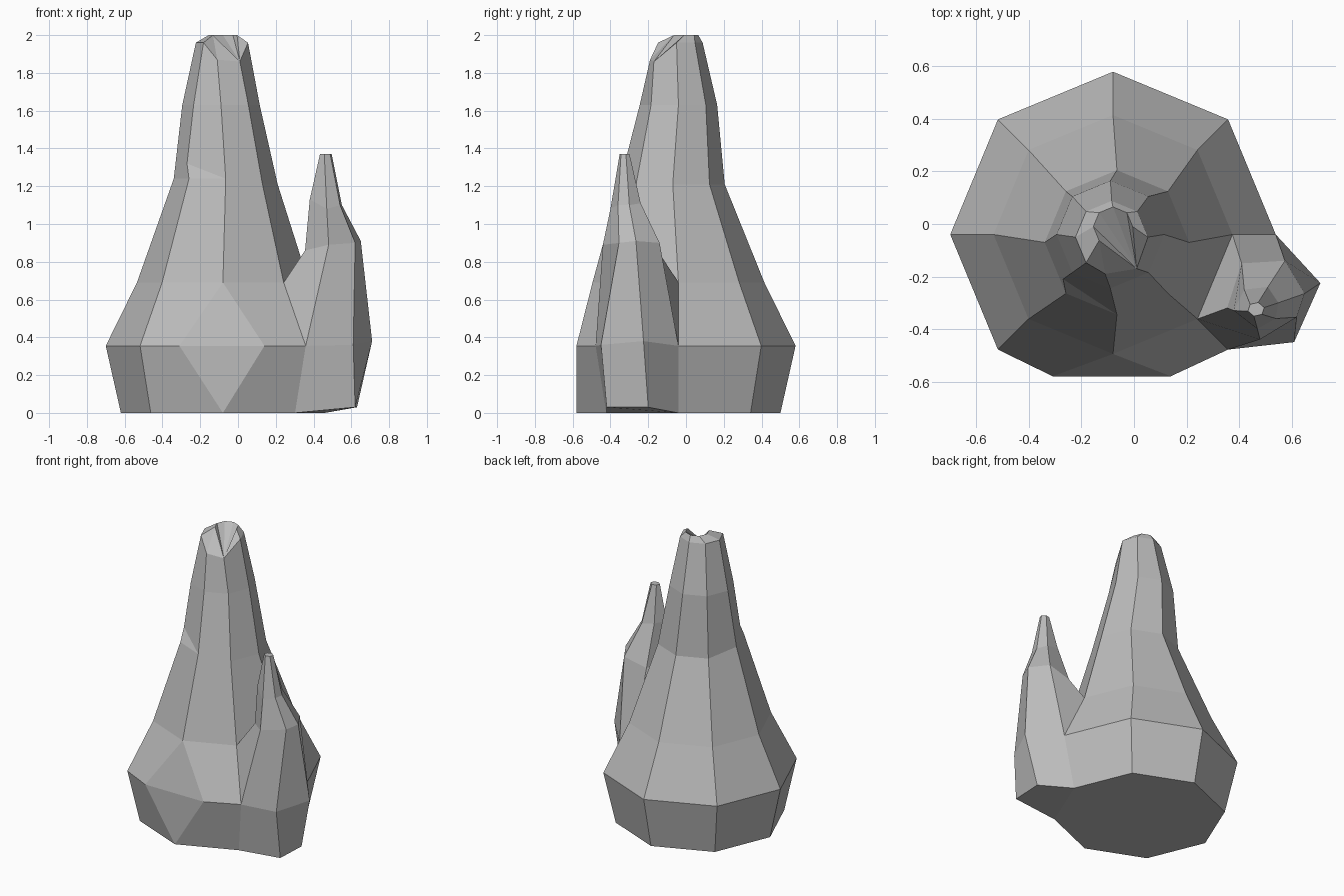
import bpy, bmesh, math
from mathutils import Vector

cube = bpy.data.objects.get("Cube")
if cube:
    bpy.data.objects.remove(cube, do_unlink=True)

stone = bpy.data.materials.new("grey_stone")
stone.use_nodes = True
grey = (0.5, 0.5, 0.5, 1)
stone.diffuse_color = grey
stone.node_tree.nodes["Principled BSDF"].inputs["Base Color"].default_value = grey

bm = bmesh.new()
SIDES = 8
RIGHT, LEFT, FRONT_LEFT, FRONT, FRONT_RIGHT = 0, 4, 5, 6, 7


def octagon(z, x, y, radius):
    """Corner positions of a ring, counter-clockwise, starting at +x."""
    step = math.tau / SIDES
    return [Vector((x + radius * math.cos(k * step), y + radius * math.sin(k * step), z))
            for k in range(SIDES)]


def verts(points):
    return [bm.verts.new(p) for p in points]


def face(*corners):
    unique = list(dict.fromkeys(corners))
    if len(unique) > 2:
        bm.faces.new(unique)


def loft(lower, upper, skip=()):
    """Join two rings with a band of faces."""
    count = len(lower)
    for k in range(count):
        if k not in skip:
            n = (k + 1) % count
            face(lower[k], lower[n], upper[n], upper[k])


# Rings of the main spire
foot = verts(octagon(0, -0.08, -0.04, 0.54))
belly_points = octagon(0.355, -0.08, -0.04, 0.62)
shoulder = verts(octagon(0.69, -0.08, -0.04, 0.455))
waist_points = octagon(1.21, -0.065, -0.07, 0.275)
for k in (LEFT, FRONT_LEFT, FRONT):
    waist_points[k].z = 1.24
neck = verts(octagon(1.63, -0.09, -0.04, 0.205))
rim_points = octagon(1.96, -0.085, -0.05, 0.138)
rim_points[FRONT] = Vector((-0.11, -0.19, 1.87))
rim_points[FRONT_RIGHT] = Vector((0.01, -0.17, 1.86))
rim = verts(rim_points)

# Belly ring has its front corner chopped into a diamond
belly = verts(belly_points)
belly[FRONT].co = (-0.31, -0.58, 0.355)
belly_split = belly[:]
belly_split[FRONT] = bm.verts.new((0.14, -0.58, 0.355))
for ring, upward in ((foot, False), (shoulder, True)):
    for k in range(SIDES):
        if k == FRONT_RIGHT:
            continue
        n = (k + 1) % SIDES
        a, b = (belly_split if k == FRONT else belly)[k], belly[n]
        if upward:
            face(a, b, ring[n], ring[k])
        else:
            face(ring[k], ring[n], b, a)
face(foot[FRONT], belly_split[FRONT], belly[FRONT])
face(belly[FRONT], belly_split[FRONT], shoulder[FRONT])

# Upper spire, with a small ledge on the front left
waist = verts(waist_points)
loft(shoulder, waist)
ledge = waist[:]
ledge[FRONT_LEFT] = bm.verts.new((-0.27, -0.21, 1.32))
face(waist[FRONT_LEFT], waist[FRONT], ledge[FRONT_LEFT])
face(waist[LEFT], waist[FRONT_LEFT], ledge[FRONT_LEFT])
loft(ledge, neck)
loft(neck, rim)

# Chipped summit sloping down to the front
summit = verts(octagon(2, -0.08, -0.01, 0.075))
summit[FRONT] = rim[FRONT]
summit[FRONT_RIGHT] = rim[FRONT_RIGHT]
loft(rim, summit)
for k in range(FRONT):
    face(rim[FRONT_RIGHT], summit[k], summit[k + 1])
bm.faces.new(reversed(foot))

# Side spire growing out of the front right sector of the belly
toe = verts([(0.62, -0.42, 0.03), (0.63, -0.2, 0.03)])
hip = verts([(0.61, -0.45, 0.36), (0.71, -0.225, 0.38)])
inner, outer = belly[FRONT_RIGHT], belly[RIGHT]
low = [foot[FRONT_RIGHT], *toe, foot[RIGHT]]
root = [inner, *hip, outer, shoulder[RIGHT], shoulder[FRONT_RIGHT]]
for k in range(3):
    face(low[k], low[k + 1], root[k + 1], root[k])
face(*reversed(low))
middle = verts([(0.48, -0.44, 0.89), (0.62, -0.355, 0.9), (0.65, -0.265, 0.91),
                (0.575, -0.14, 0.9), (0.41, -0.15, 0.86), (0.355, -0.32, 0.86)])
upper = verts([(0.47, -0.4, 1.08), (0.54, -0.36, 1.1), (0.55, -0.3, 1.1),
               (0.51, -0.24, 1.11), (0.42, -0.25, 1.13), (0.38, -0.33, 1.13)])
tip = verts([(0.465 + 0.032 * math.cos(a), -0.325 + 0.027 * math.sin(a), 1.37)
             for a in (math.radians(60 * k - 105) for k in range(6))])
loft(root, middle)
loft(middle, upper)
loft(upper, tip)
face(*tip)

bmesh.ops.recalc_face_normals(bm, faces=bm.faces)
mesh = bpy.data.meshes.new("rock_spires")
bm.to_mesh(mesh)
bm.free()
mesh.materials.append(stone)
rock = bpy.data.objects.new("rock_spires", mesh)
bpy.context.collection.objects.link(rock)
